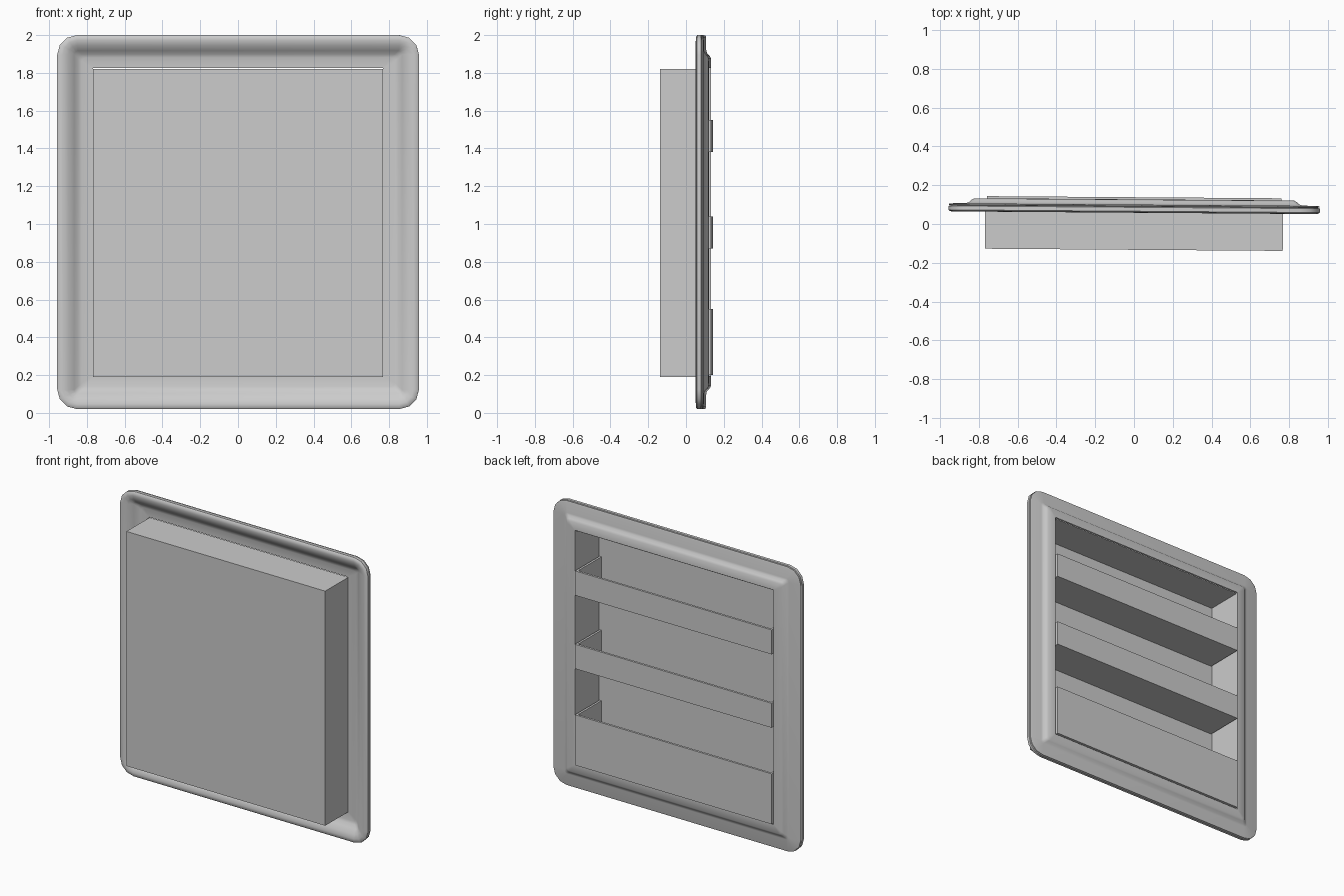
import bpy, bmesh, math
from mathutils import Matrix, Vector

if "Cube" in bpy.data.objects:
    bpy.data.objects.remove(bpy.data.objects["Cube"])

TURN = Matrix.Rotation(math.radians(-0.42), 4, 'Z')   # the panel sits slightly turned
ZC = 1.01                                             # middle height of the panel
HX, HZ = 0.958, 0.99                                  # outer half sizes


def finish(bm, name, smooth=False):
    bmesh.ops.remove_doubles(bm, verts=bm.verts, dist=0.0001)
    bmesh.ops.recalc_face_normals(bm, faces=bm.faces)
    bm.transform(TURN)
    mesh = bpy.data.meshes.new(name)
    bm.to_mesh(mesh)
    bm.free()
    ob = bpy.data.objects.new(name, mesh)
    bpy.context.collection.objects.link(ob)
    if smooth:
        bpy.ops.object.select_all(action='DESELECT')
        ob.select_set(True)
        bpy.context.view_layer.objects.active = ob
        bpy.ops.object.shade_smooth_by_angle(angle=math.radians(40))
    return ob


def rounded_loop(bm, inset, y, segs=3):
    """Rounded rectangle in the xz plane, inset from the outer edge."""
    hx, hz = HX - inset, HZ - inset * 0.92
    r = max(0.105 - inset, 0.02 if inset < 0.17 else 0.0)
    verts = []
    for k, (sx, sz) in enumerate(((1, 1), (-1, 1), (-1, -1), (1, -1))):
        for i in range(segs + 1):
            a = math.pi / 2 * (k + i / segs)
            verts.append(bm.verts.new((sx * (hx - r) + r * math.cos(a), y,
                                       ZC + sz * (hz - r) + r * math.sin(a))))
    return verts


def add_box(bm, x0, x1, y0, y1, z0, z1):
    m = Matrix.Translation(((x0 + x1) / 2, (y0 + y1) / 2, (z0 + z1) / 2))
    m = m @ Matrix.Diagonal((x1 - x0, y1 - y0, z1 - z0, 1))
    return bmesh.ops.create_cube(bm, size=1, matrix=m)['verts']


# Moulded frame: (inset, y) section swept around the rounded rectangle
section = [(0.19, 0.127), (0.132, 0.126), (0.118, 0.118), (0.105, 0.106), (0.09, 0.101),
           (0.012, 0.100), (0.002, 0.097), (0.002, 0.093), (0.012, 0.090), (0.0, 0.086),
           (0.0, 0.066), (0.01, 0.059), (0.03, 0.058), (0.06, 0.066), (0.09, 0.088),
           (0.11, 0.107), (0.13, 0.113), (0.19, 0.114)]
bm = bmesh.new()
loops = [rounded_loop(bm, d, y) for d, y in section]
for a, b in zip(loops, loops[1:] + loops[:1]):
    n = len(a)
    for i in range(n):
        j = (i + 1) % n
        bm.faces.new((a[i], a[j], b[j], b[i]))
bmesh.ops.dissolve_degenerate(bm, dist=0.0001, edges=bm.edges)
finish(bm, "door_frame", smooth=True)

# Storage recess: box open towards the back
bm = bmesh.new()
add_box(bm, -0.768, 0.768, -0.133, 0.12, 0.19, 1.82)
bm.normal_update()
bmesh.ops.delete(bm, geom=[f for f in bm.faces if f.normal.y > 0.9], context='FACES')
finish(bm, "recess_box")

# Shelf bins: floor, lip and two end walls from one cube with its top inset and sunk
for name, z0, z1 in (("lower_bin", 0.20, 0.55), ("middle_bin", 0.87, 1.04),
                     ("upper_bin", 1.38, 1.55)):
    bm = bmesh.new()
    t = 0.015
    add_box(bm, -0.76, 0.76, -0.13, 0.138, z0, z0 + t)              # floor
    add_box(bm, -0.76, 0.76, 0.138 - t, 0.138, z0 + t, z1)          # lip
    for s in (-1, 1):                                               # end walls
        x0, x1 = sorted((s * 0.76, s * (0.76 - t)))
        add_box(bm, x0, x1, -0.13, 0.138 - t, z0 + t, z1)
    finish(bm, name)
